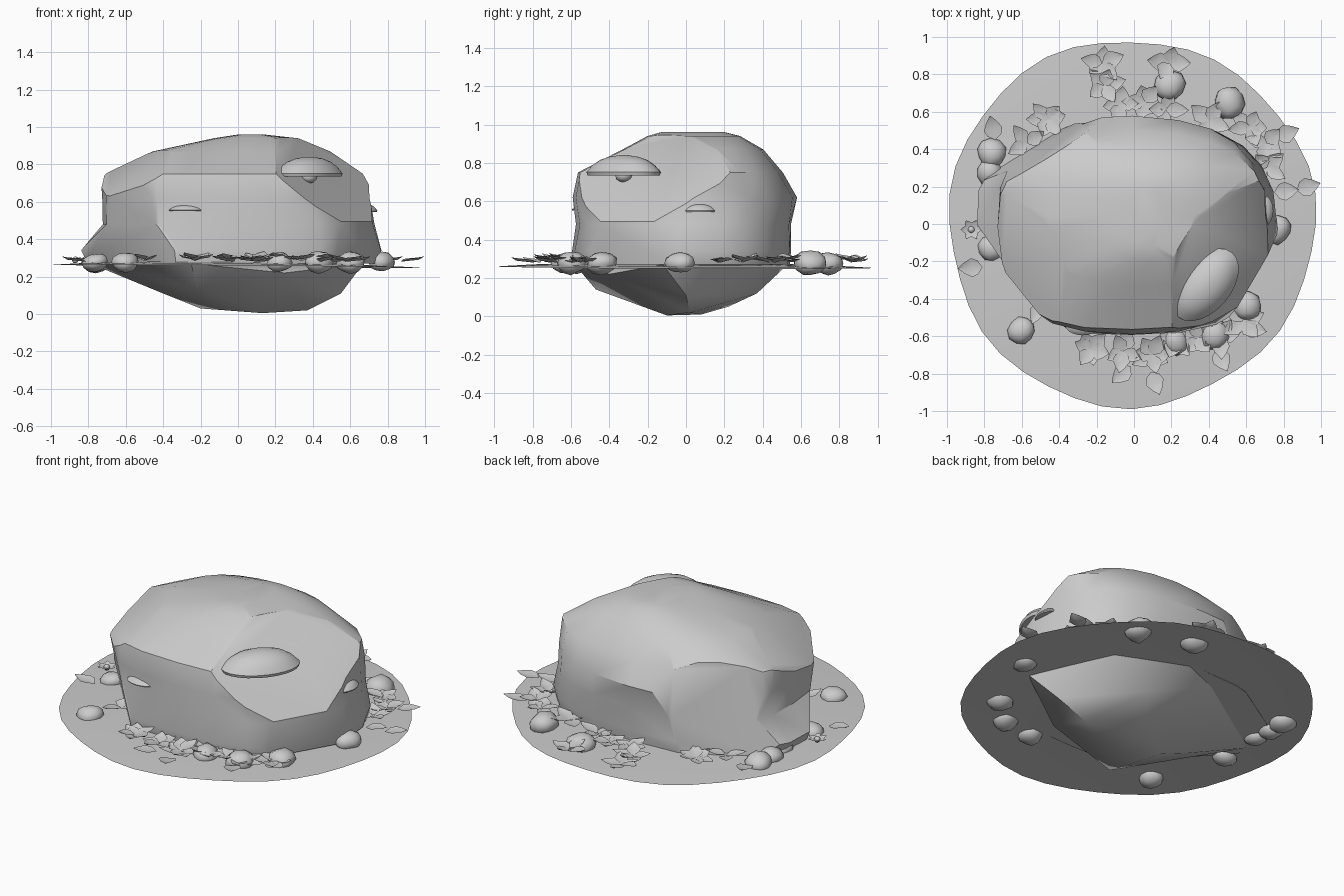
import bpy, bmesh, math, random
from math import sin, cos, pi, tau
from mathutils import Vector, Matrix, noise

random.seed(4)
cube = bpy.data.objects.get("Cube")
if cube:
    bpy.data.objects.remove(cube)

stone_grey = bpy.data.materials.new("stone_grey")
stone_grey.use_nodes = True
colour = (0.6, 0.6, 0.6, 1)
stone_grey.diffuse_color = colour
stone_grey.node_tree.nodes["Principled BSDF"].inputs["Base Color"].default_value = colour


def finish(bm, name, angle=40, fix_normals=True):
    if fix_normals:
        bmesh.ops.recalc_face_normals(bm, faces=bm.faces[:])
    mesh = bpy.data.meshes.new(name)
    bm.to_mesh(mesh)
    bm.free()
    mesh.materials.append(stone_grey)
    obj = bpy.data.objects.new(name, mesh)
    bpy.context.collection.objects.link(obj)
    bpy.ops.object.select_all(action="DESELECT")
    obj.select_set(True)
    bpy.context.view_layer.objects.active = obj
    bpy.ops.object.shade_smooth_by_angle(angle=math.radians(angle))
    return obj


def loft(bm, rings):
    for low, high in zip(rings, rings[1:]):
        n = len(low)
        for i in range(n):
            j = (i + 1) % n
            bm.faces.new((low[i], low[j], high[j], high[i]))


def power(value, exponent):
    return math.copysign(abs(value) ** exponent, value)


# Boulder: squarish rings through height, left, right, front and back extents
levels = [
    (0.27, -0.8, 0.74, -0.58, 0.54),
    (0.34, -0.84, 0.77, -0.595, 0.55),
    (0.48, -0.73, 0.74, -0.57, 0.55),
    (0.62, -0.73, 0.71, -0.59, 0.575),
    (0.75, -0.73, 0.71, -0.56, 0.5),
    (0.87, -0.45, 0.5, -0.33, 0.4),
    (0.94, -0.13, 0.32, -0.2, 0.28),
    (0.96, 0.0, 0.14, -0.13, 0.2),
]
SIDES = 24
bm = bmesh.new()
rings = []
for z, left, right, front, back in levels:
    mid_x, mid_y = (left + right) / 2, (front + back) / 2
    ring = []
    for i in range(SIDES):
        a = tau * i / SIDES
        p = Vector((mid_x + power(cos(a), 0.78) * (right - left) / 2,
                    mid_y + power(sin(a), 0.78) * (back - front) / 2, z))
        bump = 0.025 * noise.noise(p * 3)
        ring.append(bm.verts.new(p + Vector((p.x, p.y, 0)) * bump))
    rings.append(ring)
loft(bm, rings)
bm.faces.new(rings[0])
bm.faces.new(rings[-1])


# Chiselled facets sliced off the boulder, each plane given by three points
def chisel(*points):
    a, b, c = map(Vector, points)
    normal = (b - a).cross(c - a).normalized()
    if normal.dot(a - Vector((0, 0, 0.45))) < 0:
        normal.negate()
    cut = bmesh.ops.bisect_plane(bm, geom=bm.verts[:] + bm.edges[:] + bm.faces[:],
                                 plane_co=a, plane_no=normal, clear_outer=True)
    edges = [e for e in cut["geom_cut"] if isinstance(e, bmesh.types.BMEdge)]
    bmesh.ops.holes_fill(bm, edges=edges, sides=0)


chisel((0.52, 0.17, 0.85), (0.27, -0.42, 0.76), (0.65, -0.42, 0.42))
chisel((0.73, -0.14, 0.48), (0.49, -0.55, 0.48), (0.6, -0.33, 0.3))
chisel((-0.73, -0.22, 0.66), (-0.45, -0.54, 0.66), (-0.56, -0.31, 0.3))
chisel((-0.72, 0.2, 0.75), (-0.68, -0.15, 0.67), (-0.4, -0.2, 0.85))
chisel((-0.72, 0.2, 0.76), (-0.33, 0.42, 0.87), (-0.6, 0.36, 0.34))
finish(bm, "boulder", 35)

# Buried base: rough keel below the ground, wrapped around a few corner points
bm = bmesh.new()
for corner in [(0.67, -0.12, 0.27), (0.45, 0.37, 0.27), (0.04, 0.53, 0.27),
               (-0.2, 0.43, 0.27), (-0.79, 0.04, 0.27), (-0.25, -0.58, 0.27),
               (0.55, 0.0, 0.11), (0.2, 0.37, 0.12), (-0.22, -0.47, 0.14),
               (0.25, -0.4, 0.22), (-0.4, 0.0, 0.11), (0.13, -0.1, 0.005),
               (0.1, 0.08, 0.01), (-0.2, 0.0, 0.03), (0.37, 0.02, 0.02),
               (0.1, 0.22, 0.05)]:
    bm.verts.new(corner)
bmesh.ops.convex_hull(bm, input=bm.verts[:])
finish(bm, "buried_base", 45)

# Ground: thin, slightly domed disc with a wavy rim
bm = bmesh.new()
rings = []
for radius, z in ((0.5, 0.275), (0.8, 0.266), (0.98, 0.256)):
    ring = []
    for i in range(40):
        a = tau * i / 40
        r = radius * (1 + 0.01 * sin(3 * a + 1) + 0.01 * sin(7 * a))
        ring.append(bm.verts.new((r * cos(a) - 0.015, r * sin(a) + 0.005,
                                  z - 0.008 * cos(a) - 0.004 * sin(a))))
    rings.append(ring)
loft(bm, rings)
bm.faces.new(rings[0])
ground = finish(bm, "ground_disc")
if ground.data.polygons[0].normal.z < 0:
    ground.data.flip_normals()


# Shelf mushrooms: flat-bottomed oval caps with a short stem
def mushroom(name, centre, length, depth, height, turn):
    bm = bmesh.new()
    rings = []
    profile = [(0.97, 0), (1, 0.16), (0.84, 0.5), (0.64, 0.76), (0.4, 0.92), (0.12, 1)]
    for r, h in profile:
        rings.append([bm.verts.new((r * length * cos(tau * i / 24),
                                    r * depth * sin(tau * i / 24), h * height))
                      for i in range(24)])
    loft(bm, rings)
    bm.faces.new(rings[0])
    bm.faces.new(rings[-1])
    stem = Matrix.Diagonal((length * 0.2, length * 0.2, height * 0.35, 1))
    bmesh.ops.create_icosphere(bm, subdivisions=2, radius=1, matrix=stem)
    cap = finish(bm, name)
    cap.location = centre
    cap.rotation_euler.z = turn


mushroom("large_mushroom", (0.38, -0.325, 0.735), 0.225, 0.14, 0.105, math.radians(50))
mushroom("front_mushroom", (-0.275, -0.535, 0.552), 0.095, 0.06, 0.032, 0)
mushroom("side_mushroom", (0.685, 0.07, 0.545), 0.087, 0.06, 0.042, pi / 2)

# Pebbles: flattened lumps sunk through the ground
pebbles = [(-0.76, 0.38, 0.08), (-0.77, 0.27, 0.075), (-0.76, 0.15, 0.065),
           (-0.6, -0.57, 0.075), (0.51, 0.65, 0.09), (0.19, 0.74, 0.085),
           (0.77, -0.03, 0.075), (0.6, -0.44, 0.08), (0.43, -0.6, 0.08),
           (0.22, -0.63, 0.075), (-0.76, -0.13, 0.07)]
bm = bmesh.new()
for x, y, r in pebbles:
    place = (Matrix.Translation((x, y, 0.277)) @ Matrix.Rotation(x * 9, 4, "Z")
             @ Matrix.Diagonal((r, r * 0.95, r * 0.72, 1)))
    made = bmesh.ops.create_icosphere(bm, subdivisions=2, radius=1, matrix=place)
    for v in made["verts"]:
        v.co += (v.co - place.translation) * 0.2 * noise.noise(v.co * 14)
finish(bm, "pebbles", 50)


# Leaves: pointed blades folded along a central rib
def leaf(bm, x, y, z, turn, length, width, tilt):
    place = (Matrix.Translation((x, y, z)) @ Matrix.Rotation(turn, 4, "Z")
             @ Matrix.Rotation(-tilt, 4, "Y"))

    def vert(u, v, w):
        return bm.verts.new(place @ Vector((u * length, v * width, w * width)))

    base, tip = vert(0, 0, 0), vert(1, 0, 0.15)
    rows = [[vert(u, s * w, 0.12 if s else 0) for s in (1, 0, -1)]
            for u, w in ((0.2, 0.38), (0.45, 0.5), (0.75, 0.28))]
    for k in (0, 1):
        bm.faces.new((base, rows[0][k + 1], rows[0][k]))
        for low, high in zip(rows, rows[1:]):
            bm.faces.new((low[k], low[k + 1], high[k + 1], high[k]))
        bm.faces.new((rows[2][k], rows[2][k + 1], tip))


# Leaf clusters: position and number of blades fanned around it
clusters = [(-0.17, 0.86, 5), (-0.16, 0.74, 5), (-0.07, 0.64, 4), (0.19, 0.86, 4),
            (0.06, 0.65, 5), (0.17, 0.61, 4), (0.4, 0.55, 4), (0.62, 0.52, 5),
            (0.71, 0.43, 4), (0.71, 0.3, 4), (-0.46, 0.56, 6), (-0.57, 0.43, 4),
            (-0.5, -0.42, 3), (-0.23, -0.67, 6), (-0.06, -0.68, 5), (0.1, -0.7, 7),
            (0.22, -0.62, 4), (0.34, -0.61, 5), (0.46, -0.6, 5), (0.58, -0.52, 4)]
bm = bmesh.new()
for x, y, count in clusters:
    start = random.uniform(0, tau)
    for i in range(count):
        leaf(bm, x, y, 0.28 + random.uniform(0, 0.015),
             start + tau * i / count + random.uniform(-0.3, 0.3),
             random.uniform(0.09, 0.13), random.uniform(0.075, 0.1),
             random.uniform(0, 0.25))
# Single leaves lying further out: position and direction
for x, y, turn in ((0.87, 0.18, 0.3), (0.75, 0.17, 0.1), (0.76, 0.46, 0.4),
                   (-0.74, 0.45, 1.8), (-0.81, -0.23, 3.2), (0.09, -0.79, -1.2),
                   (0.44, -0.67, -1.1), (0.58, -0.55, -0.2), (-0.02, -0.76, -2.4)):
    leaf(bm, x, y, 0.28, turn, 0.135, 0.1, 0.1)
finish(bm, "leaves", fix_normals=False)

# Flower: petals around a small round centre
bm = bmesh.new()
for i in range(6):
    leaf(bm, -0.87, -0.03, 0.285, tau * i / 6, 0.06, 0.045, 0.2)
bmesh.ops.create_icosphere(bm, subdivisions=2, radius=0.018,
                           matrix=Matrix.Translation((-0.87, -0.03, 0.29)))
finish(bm, "flower", fix_normals=False)
